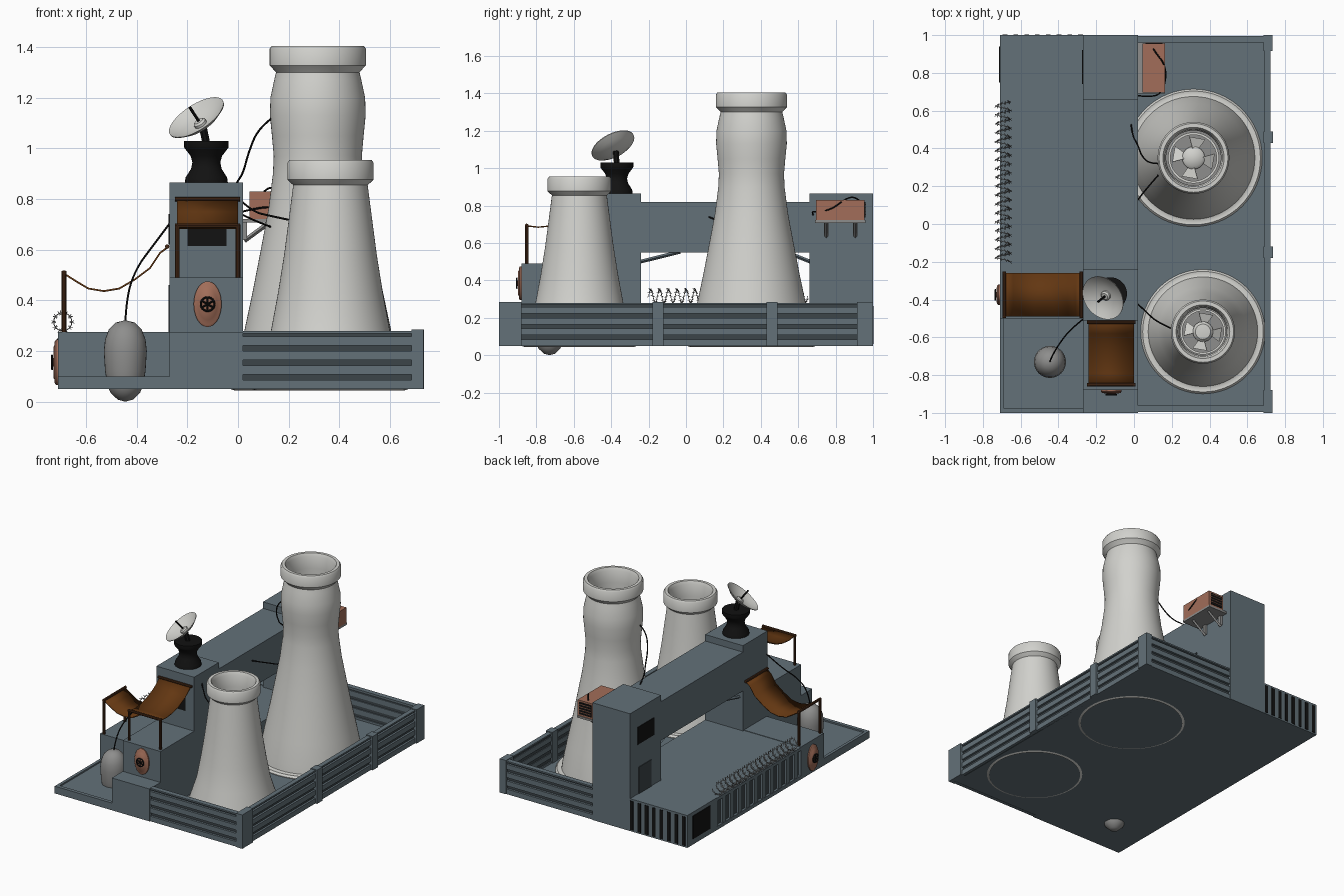
import bpy, bmesh, math
from mathutils import Vector, Matrix, Euler

if "Cube" in bpy.data.objects:
    bpy.data.objects.remove(bpy.data.objects["Cube"])

def mat(name, c):
    m = bpy.data.materials.new(name)
    m.diffuse_color = (*c, 1)
    m.use_nodes = True
    m.node_tree.nodes["Principled BSDF"].inputs["Base Color"].default_value = m.diffuse_color
    return m

SLATE = mat("slate", (.125, .165, .19))
DARK = mat("dark_slate", (.045, .058, .066))
WHITE = mat("tower_white", (.64, .64, .61))
GREY = mat("metal_grey", (.27, .27, .265))
BLACK = mat("black", (.006, .006, .006))
BROWN = mat("awning_brown", (.125, .038, .006))
WOOD = mat("pole_brown", (.06, .022, .008))
COPPER = mat("copper", (.36, .155, .1))

def finish(name, bm, m, smooth=False, mtx=None):
    bmesh.ops.recalc_face_normals(bm, faces=bm.faces)
    me = bpy.data.meshes.new(name)
    bm.to_mesh(me)
    bm.free()
    me.materials.append(m)
    ob = bpy.data.objects.new(name, me)
    bpy.context.collection.objects.link(ob)
    if mtx:
        ob.matrix_world = mtx
    if smooth:
        bpy.context.view_layer.objects.active = ob
        ob.select_set(True)
        bpy.ops.object.shade_smooth_by_angle(angle=math.radians(40))
        ob.select_set(False)
    return ob

def boxes(name, m, *bs):
    bm = bmesh.new()
    for x0, x1, y0, y1, z0, z1 in bs:
        t = Matrix.Translation(((x0 + x1) / 2, (y0 + y1) / 2, (z0 + z1) / 2))
        bmesh.ops.create_cube(bm, size=1, matrix=t @ Matrix.Diagonal((x1 - x0, y1 - y0, z1 - z0, 1)))
    return finish(name, bm, m)

def lathe(name, prof, m, mtx, n=48):
    bm = bmesh.new()
    rings = []
    for r, z in prof:
        if r == 0:
            rings.append([bm.verts.new((0, 0, z))] * n)
        else:
            rings.append([bm.verts.new((r * math.cos(a), r * math.sin(a), z))
                          for a in (2 * math.pi * i / n for i in range(n))])
    for a, b in zip(rings, rings[1:]):
        for i in range(n):
            j = (i + 1) % n
            bm.faces.new(list(dict.fromkeys((a[i], a[j], b[j], b[i]))))
    return finish(name, bm, m, True, mtx)

def tubes(name, paths, r, m, curved=True, mtx=None, res=2):
    cu = bpy.data.curves.new(name, 'CURVE')
    cu.dimensions = '3D'
    cu.bevel_depth, cu.bevel_resolution, cu.resolution_u = r, res, 6
    cu.use_fill_caps = True
    for p in paths:
        s = cu.splines.new('NURBS' if curved else 'POLY')
        s.points.add(len(p) - 1)
        for q, c in zip(s.points, p):
            q.co = (*c, 1)
        if curved:
            s.order_u = 3
            s.use_endpoint_u = True
    tmp = bpy.data.objects.new(name + "_path", cu)
    bpy.context.collection.objects.link(tmp)
    me = bpy.data.meshes.new_from_object(tmp.evaluated_get(bpy.context.evaluated_depsgraph_get()))
    bpy.data.objects.remove(tmp)
    bm = bmesh.new()
    bm.from_mesh(me)
    return finish(name, bm, m, True, mtx)

T = Matrix.Translation

# base and building blocks
boxes("basin_floor", SLATE, (0, .72, -.99, .99, .05, .07))
boxes("front_slab", SLATE, (-.71, -.27, -1, -.5, .05, .09), (-.71, -.27, -1, -.975, .05, .1),
      (-.71, -.69, -1, -.5, .05, .1))
boxes("left_platform", SLATE, (-.69, -.27, -.25, .68, .05, .272), (-.71, -.69, -.25, .68, .05, .075),
      (-.71, -.69, -.25, .68, .25, .272))
boxes("left_block", SLATE, (-.71, -.27, -.5, -.25, .05, .275))
boxes("rear_left_box", SLATE, (-.71, -.27, .68, 1, .05, .275))
boxes("walkway_floor", SLATE, (-.27, .02, -.24, .66, .05, .272))
boxes("front_step", SLATE, (-.27, .02, -1, -.88, .05, .275))
boxes("middle_step", SLATE, (-.27, .02, -.88, -.51, .05, .49))
boxes("front_column", SLATE, (-.27, .02, -.51, -.24, .05, .865))
boxes("rear_column", SLATE, (-.27, .02, .66, 1, .05, .865))
boxes("bridge", SLATE, (-.27, .02, -.24, .66, .55, .82))
tubes("bridge_braces", [[(x, a, .50), (x, b, .553)] for x in (-.24, -.01)
                        for a, b in ((-.245, -.03), (.665, .53))], .01, SLATE, False, res=0)

# wall details
boxes("windows", BLACK, (-.2, -.045, -.514, -.5, .615, .72), (-.274, -.26, .74, .92, .62, .74),
      (-.714, -.7, .75, .94, .09, .25))
boxes("door", DARK, (-.274, -.26, .77, .91, .275, .46))
boxes("rear_vents", BLACK, *[(-.695 + .057 * i, -.67 + .057 * i, .99, 1.003, .06, .262) for i in range(8)])
boxes("wall_recess", DARK, (-.693, -.68, -.24, .67, .075, .25))
boxes("wall_pilasters", SLATE, *[(-.708, -.68, -.22 + .088 * i, -.18 + .088 * i, .06, .26) for i in range(11)])

# slatted fence around the basin
P = .0575
boxes("fence_core", DARK, (.695, .708, -.98, .98, .05, .275), (.02, .7, -.98, -.967, .05, .275),
      (.02, .7, .967, .98, .05, .275))
sl = []
for i in range(4):
    a, b = .05 + P * i, .05 + P * i + .035
    sl += [(.69, .722, -.98, .98, a, b), (.02, .7, -.995, -.96, a, b), (.02, .7, .96, .995, a, b)]
sl += [(.69, .722, -.98, .98, .27, .28), (.02, .7, -.995, -.96, .27, .28), (.02, .7, .96, .995, .27, .28)]
boxes("fence_slats", SLATE, *sl)
boxes("fence_posts", SLATE, (.685, .733, -1, -.88, .05, .285), (.685, .733, .915, 1, .05, .285),
      (.685, .735, -.18, -.12, .05, .285), (.685, .735, .43, .49, .05, .285))

# cooling towers with fans inside
def tower(name, x, y, base, body, rim, top):
    h = top - .09
    prof = [(base - .03, .045), (base, .055), (base + .004, .075), (base - .006, .088),
            (base - .02, .085), (base - .035, .09)] + body
    prof += [(rim - .012, h), (rim, h + .012), (rim, top - .012), (rim - .008, top), (rim - .028, top),
             (rim - .038, top - .02), (rim - .045, top - .1), (rim - .04, top - .3)]
    lathe(name, prof, WHITE, T((x, y, 0)), 64)
    k = rim / .19
    lathe(name + "_floor", [(0, 0), (.155 * k, 0)], GREY, T((x, y, top - .3)))
    lathe(name + "_fan_hub", [(0, .05), (.045 * k, .045), (.06 * k, .03), (.06 * k, 0)], WHITE, T((x, y, top - .3)), 32)
    lathe(name + "_fan_ring", [(.135 * k, 0), (.135 * k, .05), (.122 * k, .05), (.122 * k, 0)], WHITE,
          T((x, y, top - .3)))
    bm = bmesh.new()
    for i in range(4):
        c = math.radians(80 + 90 * i)
        bm.faces.new([bm.verts.new((r * k * math.cos(c + s), r * k * math.sin(c + s), .025 + t))
                      for r, s, t in ((.05, -.3, -.01), (.115, -.38, -.015), (.115, .38, .015), (.05, .3, .01))])
    ob = finish(name + "_fan_blades", bm, WHITE, False, T((x, y, top - .3)))
    ob.modifiers.new("thick", 'SOLIDIFY').thickness = .005

tower("tall_tower", .315, .35, .36,
      [(.318, .14), (.29, .28), (.258, .43), (.225, .6), (.195, .76), (.177, .9), (.174, .97), (.181, 1.05),
       (.189, 1.13), (.187, 1.2), (.172, 1.27), (.165, 1.3)], .19, 1.405)
tower("short_tower", .365, -.57, .325,
      [(.28, .14), (.235, .28), (.207, .43), (.183, .58), (.162, .74), (.147, .855)], .17, .955)

# buried tank
lathe("tank", [(0, 0), (.03, .008), (.058, .035), (.07, .06), (.08, .12), (.085, .2), (.08, .245), (.065, .285),
               (.038, .312), (0, .322)], GREY, T((-.445, -.73, 0)), 32)

# dish on its pedestal
lathe("dish_pedestal", [(0, .865), (.085, .865), (.082, .885), (.06, .92), (.055, .945), (.062, .97), (.085, 1.0),
                        (.088, 1.005), (.088, 1.03), (0, 1.03)], BLACK, T((-.125, -.37, 0)), 32)
n = Vector((-.5, -.4, .77)).normalized()
dm = T((-.163, -.39, 1.12)) @ n.to_track_quat('Z', 'Y').to_matrix().to_4x4()
lathe("dish", [(0, -.036), (.05, -.03), (.09, -.017), (.124, .004), (.124, 0), (.09, -.021), (.05, -.035),
               (0, -.041)], WHITE, dm)
lathe("dish_boss", [(.026, -.036), (.026, -.022), (.018, -.015), (0, -.015)], WHITE, dm, 24)
tubes("dish_feed", [[(0, 0, -.02), (0, 0, .055)]], .006, BLACK, False, dm)
tubes("dish_mount", [[(-.125, -.37, 1.02), (-.14, -.375, 1.09)]], .016, BLACK, False)

# sagging awnings with poles
def awning(name, path, a, b, along_y, foot):
    bm = bmesh.new()
    f = (lambda u, z, w: (w, u, z)) if along_y else (lambda u, z, w: (u, w, z))
    rows = [[bm.verts.new(f(u, z, w)) for w in (a, b)] for u, z in path]
    for p, q in zip(rows, rows[1:]):
        bm.faces.new((p[0], p[1], q[1], q[0]))
    ob = finish(name, bm, BROWN, True)
    ob.modifiers.new("thick", 'SOLIDIFY').thickness = .007
    bars = [[f(*path[k], a - .008), f(*path[k], b + .008)] for k in (0, -1)]
    u, z = path[-1]
    bars += [[f(u, foot, w), f(u, z + .005, w)] for w in (a, b)]
    tubes(name + "_poles", bars, .009, WOOD, False)

awning("front_awning", [(-.52, .80), (-.58, .75), (-.65, .715), (-.72, .695), (-.79, .688), (-.852, .695)],
       -.24, 0, True, .485)
awning("left_awning", [(-.28, .612), (-.31, .59), (-.35, .53), (-.41, .485), (-.47, .45), (-.53, .44), (-.59, .45),
                       (-.64, .48), (-.687, .51)], -.49, -.26, False, .27)

# oval hatches with hand wheels
def hatch(name, loc, rot):
    m = T(loc) @ Euler(rot).to_matrix().to_4x4()
    s = m @ Matrix.Diagonal((.055, .09, 1, 1))
    lathe(name, [(1, 0), (1, .008), (.9, .014), (.75, .014), (.7, .018), (0, .02)], COPPER, s, 40)
    w = [(.027 * math.cos(t * math.pi / 12), .027 * math.sin(t * math.pi / 12), .024) for t in range(25)]
    sp = [[(-.027 * math.cos(t), -.027 * math.sin(t), .024), (.027 * math.cos(t), .027 * math.sin(t), .024)]
          for t in (.52, 1.57, 2.62)]
    tubes(name + "_wheel", [w] + sp, .004, BLACK, False, m)

hatch("front_hatch", (-.12, -.88, .385), (math.pi / 2, 0, 0))
hatch("left_hatch", (-.71, -.375, .155), (math.pi / 2, 0, -math.pi / 2))

# cooling unit on brackets
boxes("cooling_unit", COPPER, (.045, .165, .695, .955, .722, .83))
boxes("unit_tray", GREY, (.02, .165, .69, .96, .708, .722))
boxes("unit_legs", GREY, *[(.02, .035, y - .012, y + .012, .64, .71) for y in (.75, .905)])
tubes("unit_brackets", [[(.025, y, .635), (.13, y, .712)] for y in (.75, .905)], .009, GREY, False, res=0)
boxes("unit_grille", BLACK, (.06, .15, .95, .959, .735, .818))
boxes("unit_grille_bars", COPPER, *[(.06, .15, .955, .962, .75 + .018 * i, .754 + .018 * i) for i in range(4)])

# coil of barbed wire on the left wall
N, L = 16, 18
pt = lambda t, r: Vector((-.692 + r * math.cos(t), -.2 + .85 * t / (2 * math.pi * L), .315 + r * math.sin(t)))
tubes("wire_coil", [[pt(2 * math.pi * i / N, .036) for i in range(N * L + 1)]], .002, GREY, False, res=0)
barbs = []
for i in range(10 * L):
    t = 2 * math.pi * i / 10
    barbs.append([pt(t - .12, .028), pt(t + .12, .045)])
    barbs.append([pt(t + .12, .028) + Vector((0, .008, 0)), pt(t - .12, .045) - Vector((0, .008, 0))])
tubes("wire_barbs", barbs, .0015, GREY, False, res=0)

# cables
tubes("cables", [
    [(-.445, -.73, .31), (-.44, -.71, .42), (-.40, -.64, .53), (-.34, -.56, .61), (-.265, -.5, .71)],
    [(.135, .32, 1.12), (.08, .32, 1.08), (.04, .36, .98), (.02, .42, .9), (-.01, .47, .86), (-.015, .53, .815)],
    [(.015, -.42, .79), (.06, -.46, .75), (.12, -.52, .735), (.215, -.56, .715)],
    [(.015, .12, .74), (.05, .17, .72), (.13, .26, .69)],
    [(.1, .93, .825), (.12, .9, .85), (.16, .85, .835), (.172, .78, .78), (.15, .7, .765), (.1, .67, .77), (.015, .68, .75)],
], .004, BLACK)
